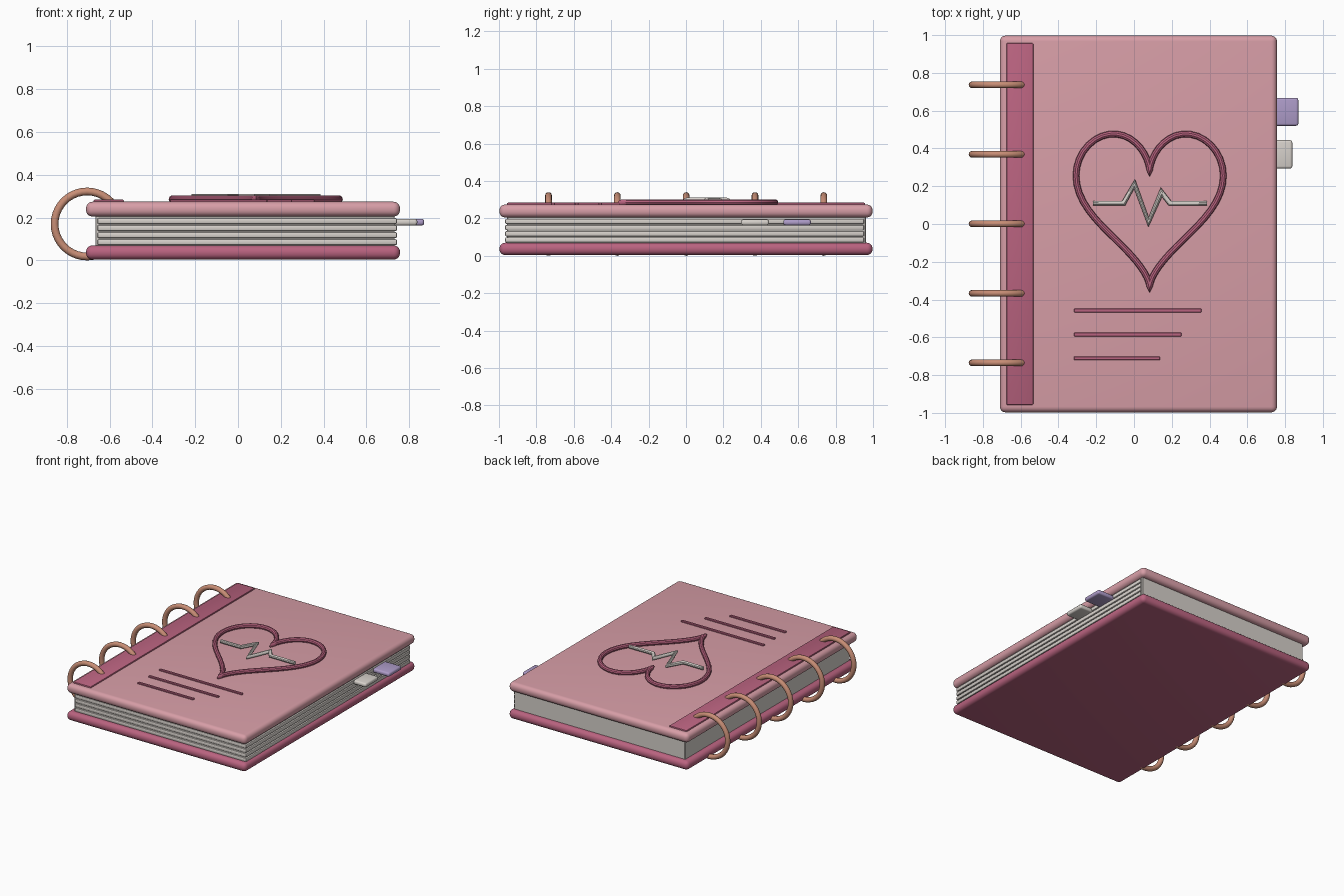
import bpy, bmesh, math
from mathutils import Matrix, Vector

if "Cube" in bpy.data.objects:
    bpy.data.objects.remove(bpy.data.objects["Cube"])


def material(name, rgb):
    m = bpy.data.materials.new(name)
    m.diffuse_color = (*rgb, 1)
    m.use_nodes = True
    m.node_tree.nodes["Principled BSDF"].inputs["Base Color"].default_value = m.diffuse_color
    return m


PINK = material("soft pink", (0.68, 0.34, 0.385))
ROSE = material("deep rose", (0.49, 0.125, 0.215))
COPPER = material("copper", (0.58, 0.27, 0.18))
PAPER = material("paper", (0.68, 0.64, 0.60))
LILAC = material("lilac", (0.42, 0.33, 0.58))


def finish(name, bm, mat):
    me = bpy.data.meshes.new(name)
    bm.to_mesh(me)
    bm.free()
    me.materials.append(mat)
    me.shade_smooth()
    me.set_sharp_from_angle(angle=math.radians(35))
    ob = bpy.data.objects.new(name, me)
    bpy.context.collection.objects.link(ob)
    return ob


def box(name, x, y, z, mat, bevel=0.0, segments=3):
    """Box from (min, max) ranges, with rounded edges."""
    bm = bmesh.new()
    size = [r[1] - r[0] for r in (x, y, z)]
    mid = [(r[0] + r[1]) / 2 for r in (x, y, z)]
    bmesh.ops.create_cube(bm, size=1, matrix=Matrix.Translation(mid) @ Matrix.Diagonal((*size, 1)))
    if bevel:
        bmesh.ops.bevel(bm, geom=bm.edges[:], offset=bevel, segments=segments,
                        profile=0.5, affect='EDGES')
    return finish(name, bm, mat)


def tube(name, points, radius, mat, closed=False, sides=10):
    """Round tube swept along a flat path with mitred corners."""
    bm = bmesh.new()
    pts = [Vector(p) for p in points]
    n = len(pts)
    up = Vector((0, 0, 1))
    rings = []
    for i, p in enumerate(pts):
        before = pts[i - 1] if closed or i else p
        after = pts[(i + 1) % n] if closed or i < n - 1 else p
        a, b = (p - before).normalized(), (after - p).normalized()
        side = (a + b).normalized().cross(up)
        stretch = 1 / max(0.5, math.sqrt(max(0, (1 + a.dot(b)) / 2))) if a.length and b.length else 1
        rings.append([bm.verts.new(p + radius * (math.cos(t) * stretch * side + math.sin(t) * up))
                      for t in (2 * math.pi * k / sides for k in range(sides))])
    for i in range(n if closed else n - 1):
        r, s = rings[i], rings[(i + 1) % n]
        for k in range(sides):
            j = (k + 1) % sides
            bm.faces.new((r[k], r[j], s[j], s[k]))
    if not closed:
        bm.faces.new(rings[0])
        bm.faces.new(rings[-1])
    bmesh.ops.recalc_face_normals(bm, faces=bm.faces[:])
    return finish(name, bm, mat)


def ring(name, centre, major, minor, mat, steps=40, sides=12):
    """Upright binding ring lying in the XZ plane."""
    bm = bmesh.new()
    grid = []
    for i in range(steps):
        a = 2 * math.pi * i / steps
        grid.append([])
        for k in range(sides):
            b = 2 * math.pi * k / sides
            r = major + minor * math.cos(b)
            grid[-1].append(bm.verts.new((centre[0] + r * math.cos(a), centre[1] + minor * math.sin(b),
                                          centre[2] + r * math.sin(a))))
    for i in range(steps):
        for k in range(sides):
            i2, k2 = (i + 1) % steps, (k + 1) % sides
            bm.faces.new((grid[i][k], grid[i2][k], grid[i2][k2], grid[i][k2]))
    bmesh.ops.recalc_face_normals(bm, faces=bm.faces[:])
    return finish(name, bm, mat)


# Covers and spine strip
box("back_cover", (-0.71, 0.757), (-0.997, 0.997), (0.004, 0.07), ROSE, 0.03, 5)
box("front_cover", (-0.71, 0.757), (-0.997, 0.997), (0.205, 0.274), PINK, 0.03, 5)
box("spine_strip", (-0.675, -0.533), (-0.958, 0.958), (0.265, 0.284), ROSE, 0.006, 2)

# Page block, with sheet edges standing proud at the front and right
box("page_block", (-0.667, 0.732), (-0.957, 0.962), (0.06, 0.215), PAPER, 0.004, 1)
for i in range(4):
    z = 0.071 + i * 0.033
    box(f"sheet_edge_{i + 1}", (-0.657, 0.743), (-0.967, 0.952), (z, z + 0.028), PAPER, 0.007, 2)

# Binding rings
for i in range(5):
    ring(f"binding_ring_{i + 1}", (-0.705, -0.735 + i * 0.368, 0.17), 0.152, 0.018, COPPER)

# Index tabs
box("lilac_tab", (0.70, 0.87), (0.52, 0.668), (0.163, 0.194), LILAC, 0.012, 3)
box("paper_tab", (0.70, 0.838), (0.294, 0.444), (0.163, 0.194), PAPER, 0.012, 3)

# Heart outline
heart = []
for i in range(72):
    t = 2 * math.pi * i / 72
    h = 13 * math.cos(t) - 5 * math.cos(2 * t) - 2 * math.cos(3 * t) - math.cos(4 * t)
    heart.append((0.083 + 0.39 * math.sin(t) ** 3, 0.144 + 0.0279 * h, 0.286))
tube("heart_outline", heart, 0.017, ROSE, closed=True)

# Pulse line
pulse = [(-0.217, 0.11), (-0.055, 0.11), (0.003, 0.212), (0.077, 0.01),
         (0.145, 0.168), (0.19, 0.11), (0.386, 0.11)]
tube("pulse_line", [(x, y, 0.298) for x, y in pulse], 0.013, PAPER)

# Writing lines
for i, (y, end) in enumerate([(-0.458, 0.358), (-0.585, 0.252), (-0.711, 0.137)]):
    box(f"writing_line_{i + 1}", (-0.318, end), (y - 0.01, y + 0.01), (0.268, 0.284), ROSE, 0.003, 1)
